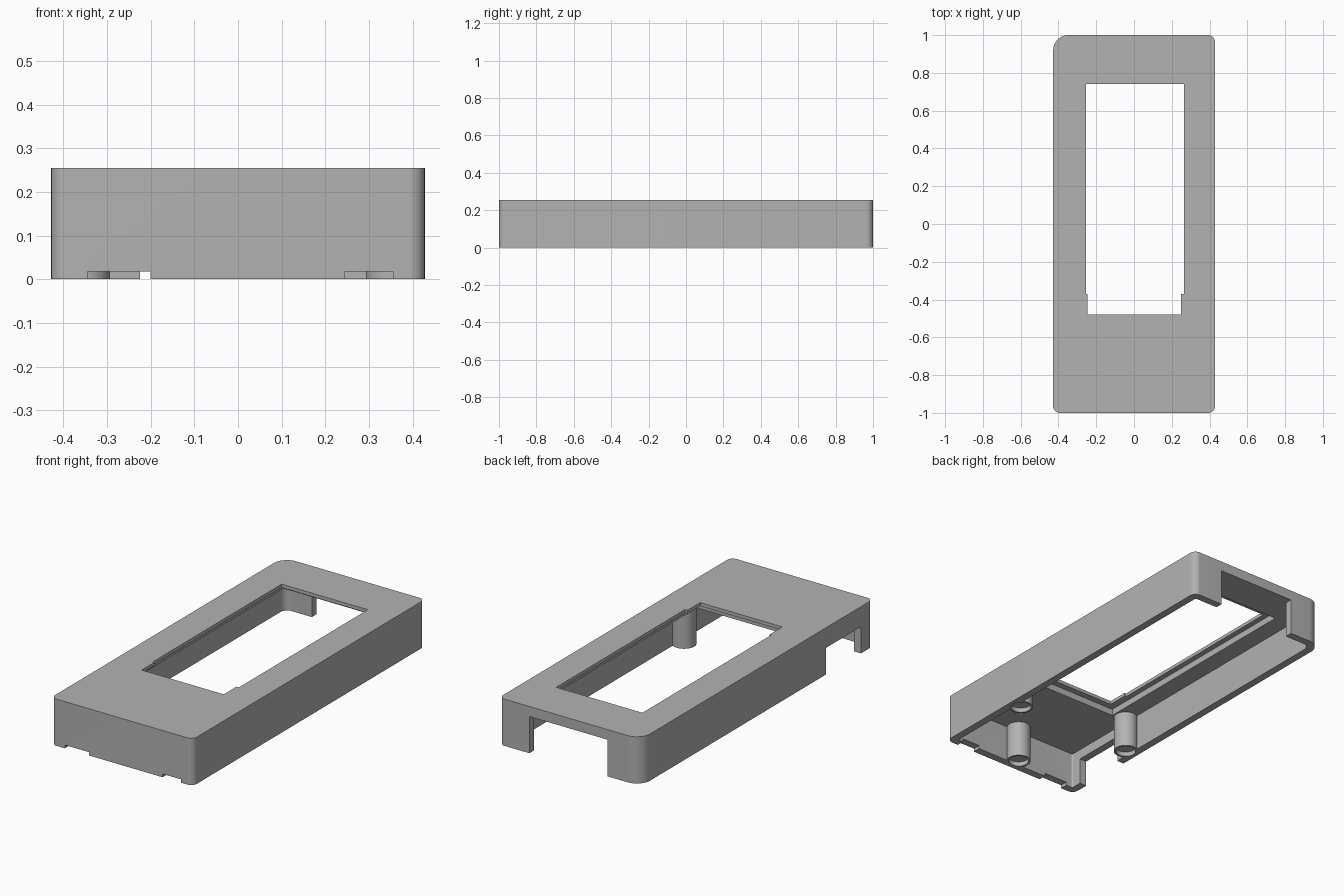
import bpy, bmesh, math

old = bpy.data.objects.get("Cube")
if old:
    bpy.data.objects.remove(old, do_unlink=True)

grey = bpy.data.materials.new("plain grey")
grey.use_nodes = True
colour = (0.45, 0.45, 0.45, 1)
grey.diffuse_color = colour
grey.node_tree.nodes["Principled BSDF"].inputs["Base Color"].default_value = colour


def prism(name, outline, z0, z1):
    """Extrude a counter-clockwise outline from z0 to z1."""
    bm = bmesh.new()
    face = bm.faces.new([bm.verts.new((x, y, z0)) for x, y in outline])
    top = bmesh.ops.extrude_face_region(bm, geom=[face])["geom"]
    bmesh.ops.translate(bm, vec=(0, 0, z1 - z0),
                        verts=[v for v in top if isinstance(v, bmesh.types.BMVert)])
    bmesh.ops.recalc_face_normals(bm, faces=bm.faces)
    mesh = bpy.data.meshes.new(name)
    bm.to_mesh(mesh)
    bm.free()
    mesh.materials.append(grey)
    obj = bpy.data.objects.new(name, mesh)
    bpy.context.collection.objects.link(obj)
    return obj


def arc(cx, cy, r, start, sweep, steps):
    angles = [math.radians(start + sweep * i / steps) for i in range(steps + 1)]
    return [(cx + r * math.cos(a), cy + r * math.sin(a)) for a in angles]


def rounded(x, y, r, big):
    """Rectangle with small corners and one larger back corner at -x."""
    points = []
    corners = [(1, 1, r), (-1, 1, big), (-1, -1, r), (1, -1, r)]
    for i, (sx, sy, c) in enumerate(corners):
        points += arc(sx * (x - c), sy * (y - c), c, 90 * i, 90, 12)
    return points


def box(name, x0, x1, y0, y1, z0, z1):
    return prism(name, [(x0, y0), (x1, y0), (x1, y1), (x0, y1)], z0, z1)


def disc(name, x, y, r, z0, z1):
    return prism(name, arc(x, y, r, 0, 360, 48)[:-1], z0, z1)


def combine(target, tool, operation):
    tool.hide_render = True
    mod = target.modifiers.new(tool.name, "BOOLEAN")
    mod.operation, mod.solver, mod.object = operation, "EXACT", tool
    bpy.context.view_layer.objects.active = target
    bpy.ops.object.modifier_apply(modifier=mod.name)
    bpy.data.objects.remove(tool, do_unlink=True)


W, H, WALL, CEILING = 0.428, 0.255, 0.042, 0.2
housing = prism("housing", rounded(W, 1, 0.035, 0.08), 0, H)

# Hollow underside, stepped window and wall openings
cutters = [
    prism("cavity", rounded(W - WALL, 1 - WALL, 0.008, 0.04), -0.1, CEILING),
    box("window_recess", -0.285, 0.295, -0.515, 0.8, 0.15, 0.236),
    box("window", -0.255, 0.265, -0.37, 0.74, 0.15, 0.4),
    box("window_end", -0.245, 0.25, -0.48, -0.3, 0.15, 0.4),
    box("back_opening", -0.225, 0.245, 0.9, 1.1, -0.1, CEILING),
    box("side_opening", -0.6, -0.37, -0.897, -0.595, -0.1, 0.145),
    box("front_slot_right", -0.345, -0.2, -1.1, -0.95, -0.1, 0.018),
    box("front_slot_left", 0.245, 0.355, -1.1, -0.95, -0.1, 0.018),
]
for cutter in cutters:
    combine(housing, cutter, "DIFFERENCE")

# Screw posts with shallow recesses in their ends
posts = [(-0.355, -0.49), (0.355, -0.49), (0.005, -0.925)]
for x, y in posts:
    combine(housing, disc("post", x, y, 0.062, 0, 0.22), "UNION")
for x, y in posts:
    combine(housing, disc("post_recess", x, y, 0.052, -0.1, 0.025), "DIFFERENCE")

bpy.ops.object.select_all(action="DESELECT")
housing.select_set(True)
bpy.context.view_layer.objects.active = housing
bpy.ops.object.shade_smooth_by_angle(angle=math.radians(30))
